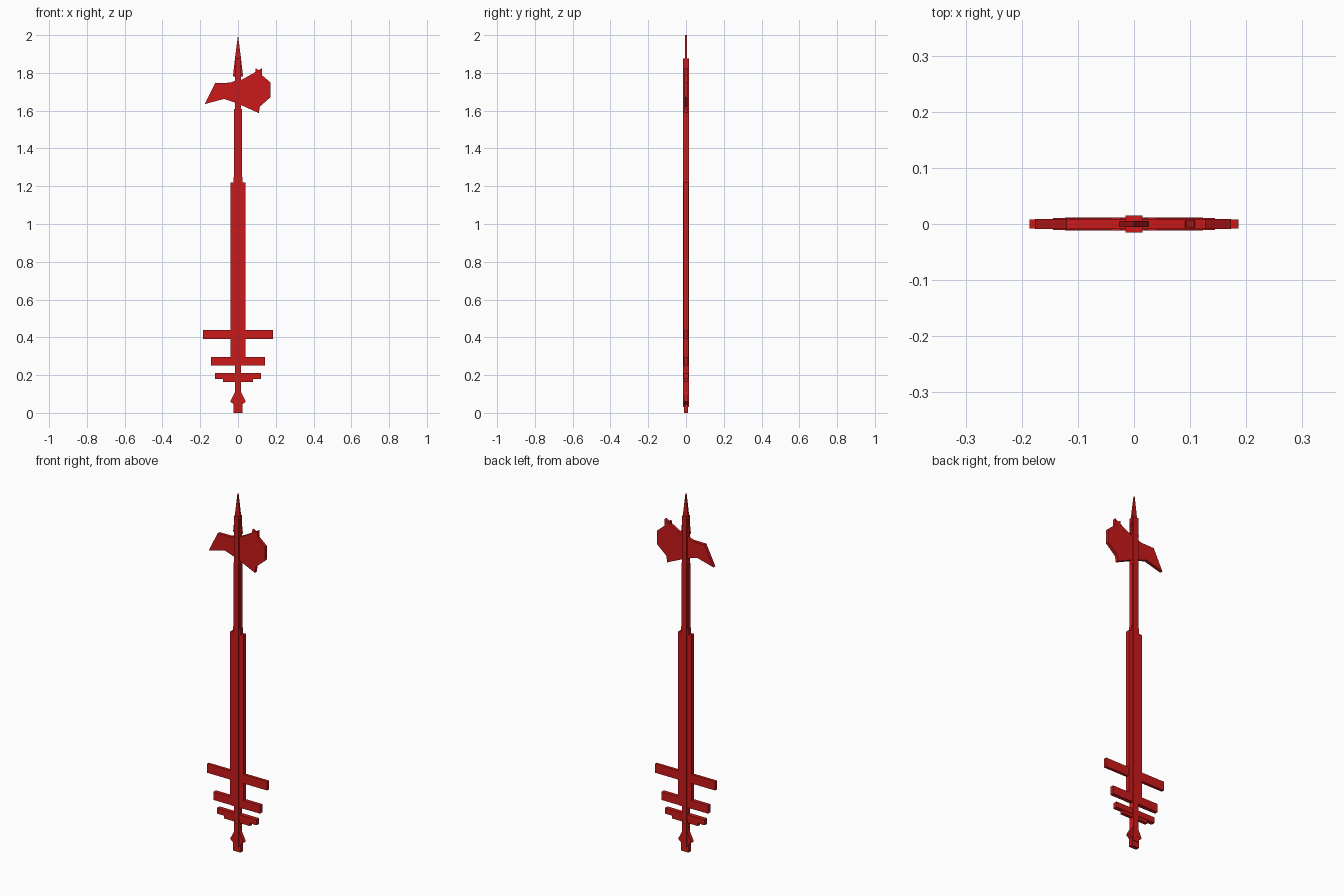
import bpy, bmesh

red = bpy.data.materials.new("red")
red.diffuse_color = (0.6, 0.01, 0.01, 1)


def plate(name, outline, half_depth):
    """Extrude an x-z outline symmetrically in y."""
    bm = bmesh.new()
    face = bm.faces.new([bm.verts.new((x, -half_depth, z)) for x, z in outline])
    ext = bmesh.ops.extrude_face_region(bm, geom=[face])
    for v in ext["geom"]:
        if isinstance(v, bmesh.types.BMVert):
            v.co.y = half_depth
    bmesh.ops.recalc_face_normals(bm, faces=bm.faces[:])
    me = bpy.data.meshes.new(name)
    bm.to_mesh(me)
    bm.free()
    me.materials.append(red)
    ob = bpy.data.objects.new(name, me)
    bpy.context.collection.objects.link(ob)
    return ob


def box(name, x0, x1, z0, z1, half_depth):
    return plate(name, [(x0, z0), (x1, z0), (x1, z1), (x0, z1)], half_depth)


# Central pole, with the slightly wider sleeve between grip and head
box("pole", -0.015, 0.015, 0.03, 1.875, 0.0155)
box("sleeve", -0.02, 0.02, 1.22, 1.61, 0.012)
box("sleeve_collar", -0.024, 0.024, 1.215, 1.25, 0.011)

# Grip slabs
box("grip", -0.041, 0.041, 0.25, 1.22, 0.012)

# Cross bars, largest at the top
for name, hx, z0, z1, d in [("upper_bar", 0.186, 0.39, 0.44, 0.008),
                            ("middle_bar", 0.144, 0.25, 0.296, 0.0105),
                            ("lower_bar", 0.123, 0.18, 0.211, 0.012),
                            ("lower_bar_lip", 0.08, 0.163, 0.18, 0.009)]:
    box(name, -hx, hx, z0, z1, d)

# Pommel
plate("pommel", [(-0.023, 0), (0.023, 0), (0.023, 0.045), (0.041, 0.06),
                 (0.015, 0.112), (-0.015, 0.112), (-0.041, 0.06),
                 (-0.023, 0.045)], 0.011)

# Axe blade
plate("axe_blade", [(0, 1.637), (0.11, 1.587), (0.116, 1.622), (0.173, 1.672),
                    (0.173, 1.748), (0.127, 1.788), (0.127, 1.825),
                    (0.095, 1.806), (0.04, 1.775), (0, 1.755)], 0.0085)
plate("blade_nub", [(0.09, 1.79), (0.115, 1.79), (0.108, 1.815), (0.093, 1.825)], 0.006)

# Rear beak
plate("rear_beak", [(0, 1.637), (0, 1.765), (-0.04, 1.748), (-0.12, 1.747),
                    (-0.176, 1.635), (-0.074, 1.662)], 0.0085)

# Flat top spike
plate("top_spike", [(-0.027, 1.78), (0.027, 1.78), (0.015, 1.885), (0, 2.0),
                    (-0.015, 1.885)], 0.005)
